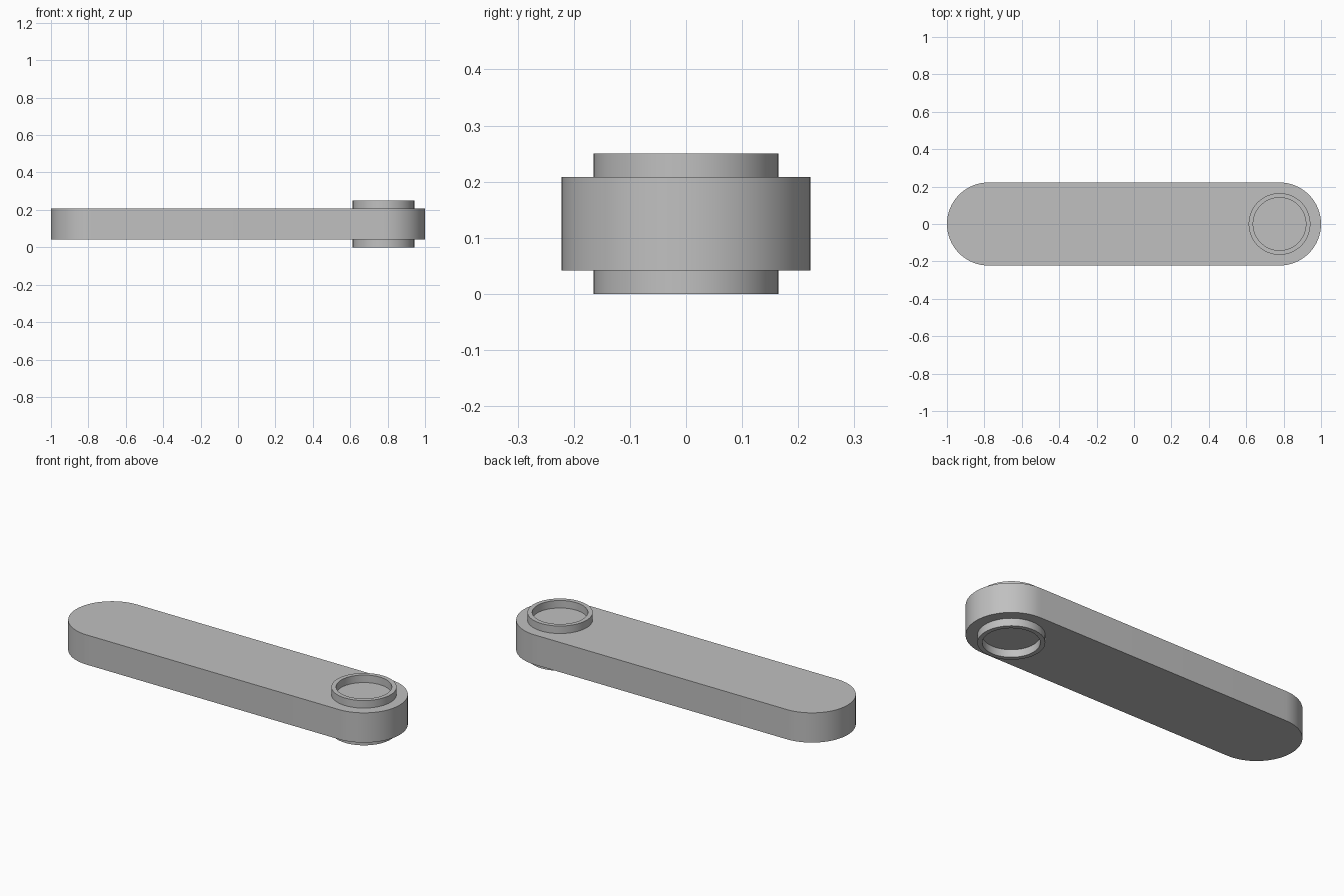
import bpy, bmesh, math

cube = bpy.data.objects.get("Cube")
if cube:
    bpy.data.objects.remove(cube, do_unlink=True)

grey = bpy.data.materials.new("plain_grey")
grey.use_nodes = True
colour = (0.53, 0.53, 0.53, 1)
grey.diffuse_color = colour
grey.node_tree.nodes["Principled BSDF"].inputs["Base Color"].default_value = colour

PIVOT = 0.778            # distance of each end's centre from the middle
ARM_RADIUS = 0.222
BOTTOM, TOP, HEIGHT = 0.042, 0.208, 0.25
RING_OUTER, RING_INNER = 0.165, 0.141
SIDES = 64


def finish(name, bm):
    bmesh.ops.recalc_face_normals(bm, faces=bm.faces)
    mesh = bpy.data.meshes.new(name)
    bm.to_mesh(mesh)
    bm.free()
    mesh.materials.append(grey)
    obj = bpy.data.objects.new(name, mesh)
    bpy.context.collection.objects.link(obj)
    bpy.ops.object.select_all(action="DESELECT")
    obj.select_set(True)
    bpy.context.view_layer.objects.active = obj
    bpy.ops.object.shade_smooth_by_angle(angle=math.radians(30))
    return obj


# Arm: flat bar with two rounded ends
bm = bmesh.new()
outline = []
for side, start in ((1, -math.pi / 2), (-1, math.pi / 2)):
    for i in range(SIDES // 2 + 1):
        a = start + math.tau * i / SIDES
        outline.append(bm.verts.new((side * PIVOT + ARM_RADIUS * math.cos(a),
                                     ARM_RADIUS * math.sin(a), BOTTOM)))
base = bm.faces.new(outline)
extruded = bmesh.ops.extrude_face_region(bm, geom=[base], use_keep_orig=True)
top_verts = [v for v in extruded["geom"] if isinstance(v, bmesh.types.BMVert)]
bmesh.ops.translate(bm, verts=top_verts, vec=(0, 0, TOP - BOTTOM))
finish("arm", bm)


# Raised collars: rims around the pivot, open down to the arm's surface
def collar(name, z_arm, z_rim):
    bm = bmesh.new()
    profile = [(RING_OUTER, z_arm), (RING_OUTER, z_rim),
               (RING_INNER, z_rim), (RING_INNER, z_arm)]
    loops = [[bm.verts.new((PIVOT + r * math.cos(math.tau * i / SIDES),
                            r * math.sin(math.tau * i / SIDES), z))
              for i in range(SIDES)] for r, z in profile]
    # The profile is closed so the collar is a solid ring
    for k in range(len(loops)):
        a, b = loops[k], loops[(k + 1) % len(loops)]
        for i in range(SIDES):
            j = (i + 1) % SIDES
            bm.faces.new((a[i], a[j], b[j], b[i]))
    finish(name, bm)


collar("top_collar", TOP, HEIGHT)
collar("bottom_collar", BOTTOM, 0)
